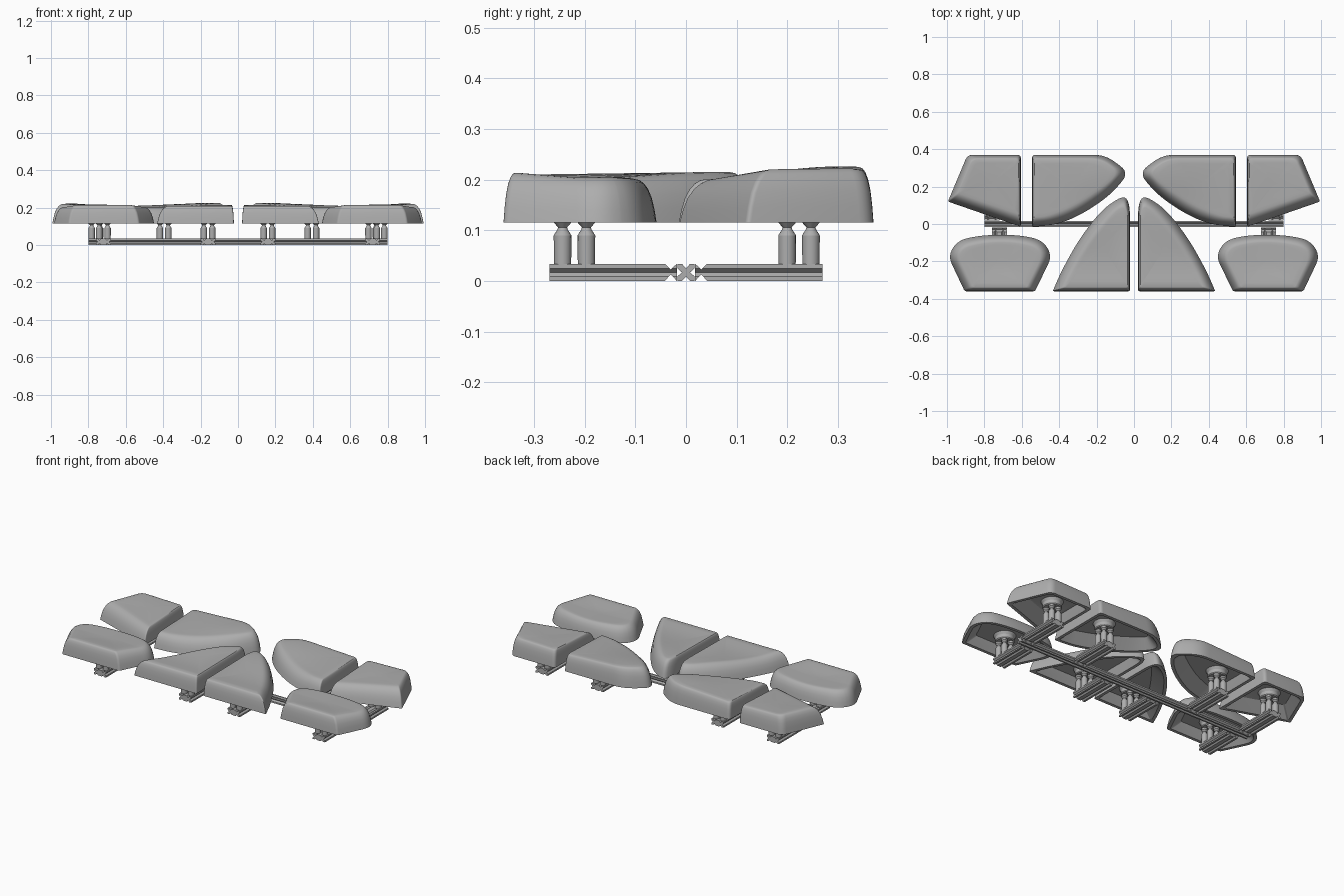
import bpy, bmesh, math
from mathutils import Vector

if "Cube" in bpy.data.objects:
    bpy.data.objects.remove(bpy.data.objects["Cube"])

grey = bpy.data.materials.new("light_grey")
grey.use_nodes = True
COL = (0.42, 0.42, 0.42, 1)
grey.diffuse_color = COL
grey.node_tree.nodes["Principled BSDF"].inputs["Base Color"].default_value = COL

BASE, BAR = 0.115, 0.034


def finish(name, bm, smooth=None):
    bmesh.ops.recalc_face_normals(bm, faces=bm.faces)
    mesh = bpy.data.meshes.new(name)
    bm.to_mesh(mesh)
    bm.free()
    mesh.materials.append(grey)
    ob = bpy.data.objects.new(name, mesh)
    bpy.context.collection.objects.link(ob)
    if smooth:
        bpy.ops.object.select_all(action='DESELECT')
        ob.select_set(True)
        bpy.context.view_layer.objects.active = ob
        bpy.ops.object.shade_smooth_by_angle(angle=math.radians(smooth))
    return ob


def offset(pts, widths):
    """Move each edge of a counter-clockwise outline inwards by its own width."""
    n, out = len(pts), []
    for i in range(n):
        a, p, b = pts[i - 1], pts[i], pts[(i + 1) % n]
        d1, d2 = (p - a).normalized(), (b - p).normalized()
        n1, n2 = Vector((-d1.y, d1.x)), Vector((-d2.y, d2.x))
        w1, w2 = widths[i - 1], widths[i]
        det = n1.x * n2.y - n1.y * n2.x
        if abs(det) < 0.1:
            out.append(p + (n1 + n2).normalized() * (w1 + w2) / 2)
        else:
            out.append(p + Vector((w1 * n2.y - w2 * n1.y, w2 * n1.x - w1 * n2.x)) / det)
    return out


def rounded(pts, radii, steps=6):
    """Replace each corner by a short curve."""
    n, out = len(pts), []
    for i, p in enumerate(pts):
        a, b = pts[i - 1] - p, pts[(i + 1) % n] - p
        s = p + a.normalized() * min(radii[i], 0.48 * a.length)
        e = p + b.normalized() * min(radii[i], 0.48 * b.length)
        for k in range(steps + 1):
            t = k / steps
            out.append(s * (1 - t) ** 2 + p * 2 * t * (1 - t) + e * t * t)
    return out


def cap(name, corners, top, side):
    """Hollow pad: corners are x, y, corner radius, flank width of the next edge."""
    pts = [Vector(c[:2]) for c in corners]
    radii = [c[2] for c in corners]
    flank = [c[3] for c in corners]
    foot = rounded(pts, radii)
    crown = rounded(offset(pts, flank), radii)
    lip = rounded(offset(pts, [0.018] * len(pts)), radii)
    ceiling = rounded(offset(pts, [f + 0.025 for f in flank]), radii)
    mid = sum(crown, Vector((0, 0))) / len(crown)
    rings = [[(*p, 0.165) for p in ceiling], [(*p, BASE) for p in lip]]
    # outer flank, curving over into the top
    for t, h in ((0, 0), (0.1, 0.3), (0.24, 0.58), (0.42, 0.78), (0.62, 0.91), (0.82, 0.98), (1, 1)):
        ring = [a.lerp(b, t) for a, b in zip(foot, crown)]
        rings.append([(*p, BASE + h * (top(p.x, p.y) - BASE)) for p in ring])
    # dished top surface
    for s in (0.85, 0.7, 0.5, 0.3, 0.12):
        ring = [mid.lerp(p, s) for p in crown]
        rings.append([(*p, top(p.x, p.y)) for p in ring])
    bm = bmesh.new()
    loops = [[bm.verts.new((side * x, y, z)) for x, y, z in r] for r in rings]
    n = len(foot)
    for lo, hi in zip(loops, loops[1:]):
        for i in range(n):
            j = (i + 1) % n
            bm.faces.new((lo[i], lo[j], hi[j], hi[i]))
    bm.faces.new(loops[0])
    bm.faces.new(loops[-1])
    bmesh.ops.remove_doubles(bm, verts=bm.verts, dist=0.0005)
    finish(name, bm, 35)


def slotted_bar(name, cells, length, place):
    """Extruded bar, made of square cells with a V slot in every outer side."""
    bm = bmesh.new()
    h, v, d = BAR / 2, 0.008, 0.009
    half = cells * 0.04 / 2 if cells > 1 else h
    centres = [0.04 * (i - (cells - 1) / 2) for i in range(cells)]
    prof = [(-half, -h)]
    for c in centres:
        prof += [(c - v, -h), (c, -h + d), (c + v, -h)]
    prof += [(half, -h), (half, -v), (half - d, 0), (half, v), (half, h)]
    for c in reversed(centres):
        prof += [(c + v, h), (c, h - d), (c - v, h)]
    prof += [(-half, h), (-half, v), (-half + d, 0), (-half, -v)]
    ends = [[bm.verts.new(place(u, w + h, t)) for u, w in prof] for t in (0, length)]
    for i in range(len(prof)):
        j = (i + 1) % len(prof)
        bm.faces.new((ends[0][i], ends[0][j], ends[1][j], ends[1][i]))
    for e in ends:
        bm.faces.new(e)
    return finish(name, bm)


def turned(name, profile, x, y, sides=20):
    """Solid of revolution about a vertical axis; profile is radius, height."""
    bm = bmesh.new()
    rings = [[bm.verts.new((x + r * math.cos(math.tau * k / sides),
                            y + r * math.sin(math.tau * k / sides), z))
              for k in range(sides)] for r, z in profile]
    for lo, hi in zip(rings, rings[1:]):
        for i in range(sides):
            bm.faces.new((lo[i], lo[i - 1], hi[i - 1], hi[i]))
    bm.faces.new(rings[0])
    bm.faces.new(rings[-1])
    finish(name, bm, 30)


def ease(t):
    t = max(0.0, min(1.0, t))
    return t * t * (3 - 2 * t)


# Pad outlines on the left side, counter-clockwise, with their top surfaces
PADS = {
    "back_outer": ([(0.605, -0.015, 0.01, 0.06), (0.995, 0.12, 0.01, 0.035),
                    (0.89, 0.37, 0.03, 0.025), (0.605, 0.37, 0.02, 0.012)],
                   lambda x, y: 0.2 + 0.014 * ease(y / 0.3) + 0.012 * ease((x - 0.75) / 0.2),
                   (0.76, 0.223)),
    "back_inner": ([(0.545, -0.015, 0.01, 0.012), (0.545, 0.37, 0.02, 0.025),
                    (0.155, 0.37, 0.06, 0.035), (0.025, 0.275, 0.06, 0.05),
                    (0.13, 0.15, 0.1, 0.06), (0.29, 0.045, 0.1, 0.06), (0.42, -0.005, 0.1, 0.05)],
                   lambda x, y: 0.2 + 0.026 * ease(y / 0.3) * (0.4 + 0.6 * ease((0.45 - x) / 0.3)),
                   (0.395, 0.223)),
    "front_inner": ([(0.022, -0.36, 0.01, 0.022), (0.435, -0.36, 0.01, 0.05),
                     (0.385, -0.245, 0.1, 0.06), (0.29, -0.075, 0.1, 0.06),
                     (0.165, 0.085, 0.1, 0.05), (0.05, 0.155, 0.05, 0.03), (0.022, 0.10, 0.05, 0.012)],
                    lambda x, y: 0.203 + 0.012 * ease((y + 0.2) / 0.24) + 0.007 * ease((-0.22 - y) / 0.12),
                    (0.16, -0.22)),
    "front_outer": ([(0.53, -0.36, 0.01, 0.022), (0.905, -0.36, 0.01, 0.05),
                     (0.995, -0.17, 0.05, 0.05), (0.94, -0.085, 0.06, 0.045),
                     (0.8, -0.058, 0.08, 0.04), (0.62, -0.058, 0.08, 0.045),
                     (0.49, -0.085, 0.06, 0.05), (0.437, -0.17, 0.05, 0.05)],
                    lambda x, y: 0.2 + 0.01 * ease((-0.2 - y) / 0.14) + 0.004 * ease(abs(x - 0.72) / 0.2),
                    (0.72, -0.22)),
}

# Cutter for the small cross notches near the inner rail ends
bm = bmesh.new()
for sy in (-1, 1):
    for z0, z1 in ((-0.001, 0.013), (BAR + 0.001, BAR - 0.011)):
        tri = [(-0.013, z0), (0.013, z0), (0, z1)]
        a, b = [[bm.verts.new((x, sy * 0.03 + u, z)) for u, z in tri] for x in (-1, 1)]
        for i in range(3):
            bm.faces.new((a[i - 1], a[i], b[i], b[i - 1]))
        bm.faces.new(a)
        bm.faces.new(b)
cutter = finish("notch_cutter", bm)
cutter.hide_render = True
cutter.hide_viewport = True
cutter.display_type = 'WIRE'

# Long cross bar
slotted_bar("cross_bar", 1, 1.6, lambda u, w, t: (t - 0.8, u, w))

# Pads, their rails, posts and mounting bosses
for side, label in ((1, "left"), (-1, "right")):
    for part, (corners, top, (px, py)) in PADS.items():
        tag = f"{label}_{part}"
        x, sy = side * px, math.copysign(1, py)
        cap(tag + "_pad", corners, top, side)
        rail = slotted_bar(tag + "_rail", 2, 0.252,
                           lambda u, w, t: (x + u, sy * (0.0175 + t), w))
        cut = rail.modifiers.new("notches", 'BOOLEAN')
        cut.operation, cut.object, cut.solver = 'DIFFERENCE', cutter, 'EXACT'
        for dx in (-1, 1):
            for dy in (-1, 1):
                turned(tag + "_post", [(0.017, BAR), (0.0175, 0.09), (0.01, 0.102), (0.009, 0.106),
                                       (0.017, 0.115), (0.017, 0.13)],
                       x + dx * 0.0225, py + dy * 0.0235, 16)
        turned(tag + "_boss", [(0.048, 0.125), (0.052, 0.13), (0.052, 0.15), (0.062, 0.167)], x, py, 28)
